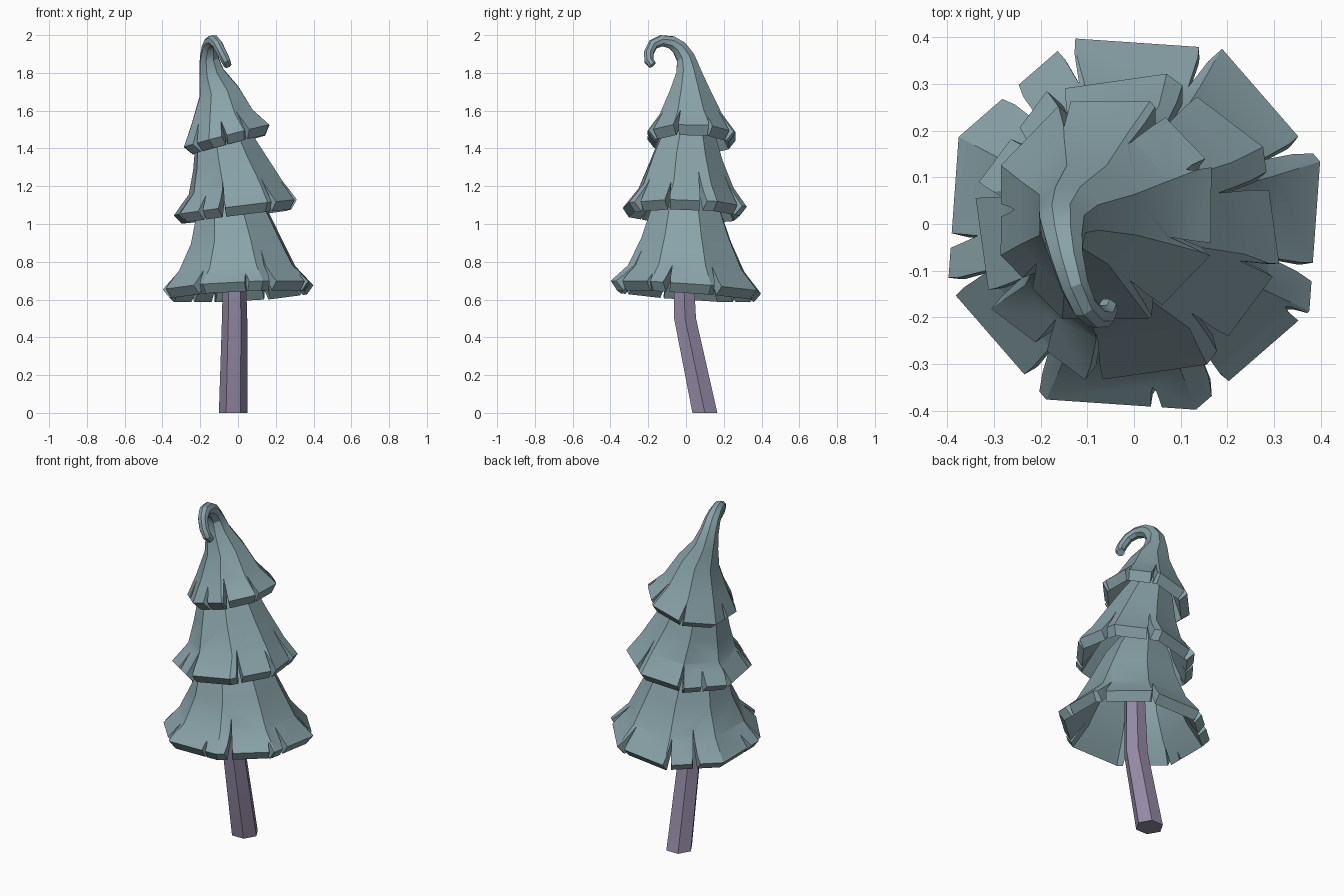
import bpy, bmesh
from math import pi, cos, sin, radians
from mathutils import Vector, Matrix

old = bpy.data.objects.get("Cube")
if old:
    bpy.data.objects.remove(old, do_unlink=True)


def material(name, rgb):
    m = bpy.data.materials.new(name)
    m.use_nodes = True
    m.diffuse_color = (*rgb, 1)
    m.node_tree.nodes["Principled BSDF"].inputs["Base Color"].default_value = (*rgb, 1)
    return m


needle_teal = material("needle teal", (0.25, 0.365, 0.395))
bark_purple = material("bark purple", (0.3, 0.255, 0.38))


def make_object(name, bm, mat=None):
    bmesh.ops.recalc_face_normals(bm, faces=bm.faces)
    mesh = bpy.data.meshes.new(name)
    bm.to_mesh(mesh)
    bm.free()
    ob = bpy.data.objects.new(name, mesh)
    bpy.context.collection.objects.link(ob)
    if mat:
        mesh.materials.append(mat)
    return ob


def finish(ob):
    bpy.ops.object.select_all(action='DESELECT')
    ob.select_set(True)
    bpy.context.view_layer.objects.active = ob
    for mod in list(ob.modifiers):
        bpy.ops.object.modifier_apply(modifier=mod.name)
    bpy.ops.object.shade_smooth_by_angle(angle=radians(28))


def ring(bm, centre, quat, apothem, sides, phase):
    r = apothem / cos(pi / sides)
    verts = []
    for i in range(sides):
        a = phase + 2 * pi * i / sides
        verts.append(bm.verts.new(centre + quat @ Vector((r * cos(a), r * sin(a), 0))))
    return verts


def bridge(bm, rings):
    for a, b in zip(rings, rings[1:]):
        for i in range(len(a)):
            j = (i + 1) % len(a)
            bm.faces.new((a[i], a[j], b[j], b[i]))


def frames(centres, tilt):
    # Follow the spine, with the rim leaning by the given slope
    up = Vector((0, 0, 1))
    lean = Vector((-tilt[0], -tilt[1], 1)).normalized()
    last = len(centres) - 1
    quats, prev = [], None
    for i in range(last + 1):
        n = (centres[min(i + 1, last)] - centres[max(i - 1, 0)]).normalized()
        if i == 0:
            n = lean
        elif i == 1:
            n = (n + lean).normalized()
        q = up.rotation_difference(n) if prev is None else prev[0].rotation_difference(n) @ prev[1]
        prev = (n, q)
        quats.append(q)
    return quats


def notch_cutter(name, centre, quat, apothem, twist, notches):
    # Flared wedges that split the rim into ragged boughs
    bm = bmesh.new()
    place = Matrix.Translation(centre) @ quat.to_matrix().to_4x4()
    for deg, depth, w in notches:
        a = radians(deg)
        off = (deg - twist + 22.5) % 45 - 22.5
        rim = apothem / cos(radians(off))
        shape = [(rim - depth, 0), (rim - 0.03, -w), (rim + 0.05, -w * 3.5),
                 (rim + 0.05, w * 3.5), (rim - 0.03, w)]
        loops = []
        for z in (-0.15, 0.2):
            loops.append([bm.verts.new(place @ Vector(
                (x * cos(a) - y * sin(a), x * sin(a) + y * cos(a), z))) for x, y in shape])
        bridge(bm, loops)
        bm.faces.new(loops[0])
        bm.faces.new(loops[1])
    ob = make_object(name, bm)
    ob.hide_render = True
    return ob


def tier(name, rows, tilt, twist, inner_count, notches):
    # rows: x, y, z, apothem, from the rim upward; twist in degrees
    bm = bmesh.new()
    centres = [Vector(r[:3]) for r in rows]
    quats = frames(centres, tilt)
    phase = pi / 8 + radians(twist)
    outer = [ring(bm, c, q, r[3], 8, phase) for c, q, r in zip(centres, quats, rows)]
    inner = []
    for i in range(inner_count):
        drop = Vector((0, 0, -0.048 if i == 0 else -0.03))
        inner.append(ring(bm, centres[i] + quats[i] @ drop, quats[i],
                          rows[i][3] - (0.035 if i == 0 else 0.028), 8, phase))
    bridge(bm, inner[::-1] + outer)
    bm.faces.new(outer[-1])
    bm.faces.new(inner[-1])
    ob = make_object(name, bm, needle_teal)
    cutter = notch_cutter(name + "_notches", centres[0], quats[0], rows[0][3], twist, notches)
    mod = ob.modifiers.new("notches", 'BOOLEAN')
    mod.operation = 'DIFFERENCE'
    mod.solver = 'EXACT'
    mod.object = cutter
    finish(ob)
    bpy.data.objects.remove(cutter, do_unlink=True)
    return ob


# Lower boughs
tier("lower_boughs",
     [(0, 0, 0.665, 0.389), (-0.005, 0, 0.765, 0.3), (-0.015, 0, 0.92, 0.23),
      (-0.04, 0, 1.08, 0.177), (-0.06, 0, 1.2, 0.12)],
     (0.05, -0.07), -4, 4,
     [(67, 0.1, 0.012), (25, 0.1, 0.012), (-15, 0.09, 0.01), (-29, 0.04, 0.006),
      (-62, 0.12, 0.012), (-83, 0.04, 0.006), (-123, 0.08, 0.012), (199, 0.1, 0.012),
      (185, 0.06, 0.008), (133, 0.12, 0.012), (111, 0.1, 0.012)])

# Middle boughs
tier("middle_boughs",
     [(-0.015, -0.008, 1.087, 0.315), (-0.012, 0, 1.19, 0.24), (-0.05, 0, 1.33, 0.185),
      (-0.085, 0.01, 1.48, 0.135), (-0.1, 0.01, 1.58, 0.09)],
     (0.125, -0.02), 8, 4,
     [(-102, 0.1, 0.01), (-50, 0.08, 0.01), (-16, 0.07, 0.008), (18, 0.09, 0.01),
      (65, 0.09, 0.01), (117, 0.08, 0.01), (140, 0.06, 0.008), (166, 0.07, 0.01),
      (207, 0.09, 0.01), (234, 0.07, 0.008)])

# Crown, drawn out into a curled tip
tier("curled_crown",
     [(-0.06, 0.03, 1.466, 0.233), (-0.083, 0.025, 1.57, 0.164), (-0.1, 0.02, 1.7, 0.106),
      (-0.14, 0.014, 1.8, 0.066), (-0.153, -0.002, 1.88, 0.048), (-0.15, -0.035, 1.932, 0.04),
      (-0.143, -0.075, 1.961, 0.034), (-0.128, -0.13, 1.97, 0.029), (-0.108, -0.175, 1.95, 0.026),
      (-0.085, -0.197, 1.905, 0.025), (-0.065, -0.197, 1.865, 0.024), (-0.055, -0.177, 1.841, 0.02)],
     (0.26, -0.02), 0, 3,
     [(-93, 0.05, 0.007), (-62, 0.07, 0.008), (-20, 0.07, 0.007), (24, 0.04, 0.006),
      (60, 0.08, 0.008), (112, 0.06, 0.008), (180, 0.05, 0.007), (222, 0.06, 0.008)])

# Bent six-sided trunk
bm = bmesh.new()
flat = Matrix.Identity(3).to_quaternion()
trunk_rings = [ring(bm, Vector(p), flat, r, 6, 0) for p, r in (
    ((-0.025, 0.1, 0), 0.066), ((-0.018, -0.005, 0.5), 0.058), ((-0.02, -0.02, 0.95), 0.048))]
bridge(bm, trunk_rings)
bm.faces.new(trunk_rings[0])
bm.faces.new(trunk_rings[-1])
finish(make_object("trunk", bm, bark_purple))
